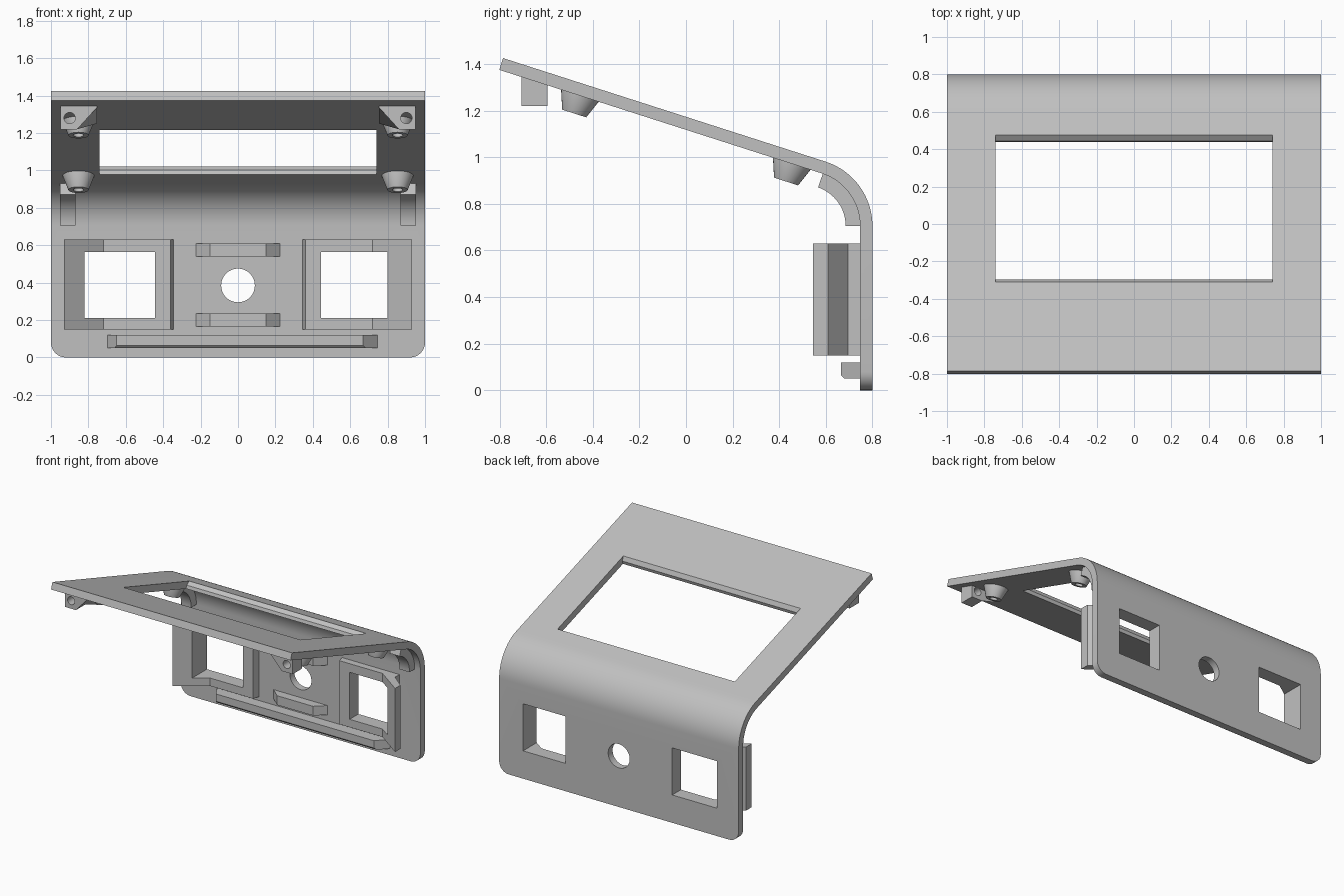
import bpy, bmesh, math
from mathutils import Matrix, Vector

cube = bpy.data.objects.get("Cube")
if cube:
    bpy.data.objects.remove(cube, do_unlink=True)

grey = bpy.data.materials.new("light_grey_plastic")
grey.use_nodes = True
GREY = (0.53, 0.53, 0.53, 1)
grey.diffuse_color = GREY
grey.node_tree.nodes["Principled BSDF"].inputs["Base Color"].default_value = GREY

# Main dimensions
THICK = 0.053
TILT = math.radians(17.8)
BEND_Y, BEND_Z, BEND_R = 0.51, 0.705, 0.29
NORMAL = Vector((0, math.sin(TILT), math.cos(TILT)))
ALONG = Vector((0, -math.cos(TILT), math.sin(TILT)))
BEND_TOP = Vector((0, BEND_Y, BEND_Z)) + NORMAL * BEND_R


def on_slope(y, depth=0.0):
    """Point on the sloped panel at outer y, sunk by depth along its normal."""
    return BEND_TOP + ALONG * ((BEND_TOP.y - y) / math.cos(TILT)) - NORMAL * depth


def finish(name, bm):
    bmesh.ops.recalc_face_normals(bm, faces=bm.faces)
    mesh = bpy.data.meshes.new(name)
    bm.to_mesh(mesh)
    bm.free()
    mesh.materials.append(grey)
    obj = bpy.data.objects.new(name, mesh)
    bpy.context.collection.objects.link(obj)
    return obj


def loft(name, ring_a, ring_b):
    """Closed solid between two matching rings."""
    bm = bmesh.new()
    a = [bm.verts.new(p) for p in ring_a]
    b = [bm.verts.new(p) for p in ring_b]
    n = len(a)
    bm.faces.new(a)
    bm.faces.new(b[::-1])
    for i in range(n):
        j = (i + 1) % n
        bm.faces.new((a[j], a[i], b[i], b[j]))
    return finish(name, bm)


def prism(name, pts, axis, lo, hi):
    def ring(t):
        return [{"x": (t, u, v), "y": (u, t, v), "z": (u, v, t)}[axis] for u, v in pts]
    return loft(name, ring(lo), ring(hi))


def rect(u0, u1, v0, v1):
    return [(u0, v0), (u1, v0), (u1, v1), (u0, v1)]


def circle(u, v, r, n=40):
    return [(u + r * math.cos(i * math.tau / n), v + r * math.sin(i * math.tau / n))
            for i in range(n)]


def arc(r, start, end, n=16):
    angles = [start + (end - start) * i / n for i in range(n + 1)]
    return [(BEND_Y + r * math.cos(t), BEND_Z + r * math.sin(t)) for t in angles]


def cut(obj, cutters):
    """Subtract the cutters, then discard them."""
    for c in cutters:
        c.hide_render = True
        m = obj.modifiers.new("cut", "BOOLEAN")
        m.operation, m.solver, m.object = "DIFFERENCE", "EXACT", c
    bpy.context.view_layer.update()
    graph = bpy.context.evaluated_depsgraph_get()
    mesh = bpy.data.meshes.new_from_object(obj.evaluated_get(graph))
    obj.modifiers.clear()
    obj.data = mesh
    for c in cutters:
        bpy.data.objects.remove(c, do_unlink=True)


def smooth(obj):
    bpy.ops.object.select_all(action="DESELECT")
    obj.select_set(True)
    bpy.context.view_layer.objects.active = obj
    bpy.ops.object.shade_smooth_by_angle(angle=math.radians(25))


# Bent panel: upright back wall, curved bend and sloped top
bend_end = math.pi / 2 - TILT
outer_tip, inner_tip = on_slope(-0.785), on_slope(-0.785, THICK)
profile = [(0.8, 0)] + arc(BEND_R, 0, bend_end)
profile += [(outer_tip.y, outer_tip.z), (inner_tip.y, inner_tip.z)]
profile += arc(BEND_R - THICK, bend_end, 0) + [(0.8 - THICK, 0)]
panel = prism("bent_panel", profile, "x", -1, 1)

# Rounded bottom corners
bm = bmesh.new()
bm.from_mesh(panel.data)
corners = [e for e in bm.edges if all(v.co.z < 0.001 for v in e.verts)
           and abs(e.verts[0].co.x - e.verts[1].co.x) < 0.001]
bmesh.ops.bevel(bm, geom=corners, offset=0.08, segments=8, affect="EDGES", profile=0.5)
bm.to_mesh(panel.data)
bm.free()

# Screen opening, with chamfered front and back edges
opening = []
for y, side in ((-0.31, -1), (0.475, 1)):
    edge = [on_slope(y, -0.05), on_slope(y), on_slope(y, 0.028) + ALONG * 0.0225 * side,
            on_slope(y, 0.1) + ALONG * 0.0225 * side]
    opening += edge if side < 0 else edge[::-1]
screen = prism("screen_cutter", [(p.y, p.z) for p in opening], "x", -0.74, 0.74)


def port_cutter(side):
    far = 0.82 if side < 0 else 0.80
    x0, x1 = sorted((0.445 * side, far * side))
    return prism("port_cutter", rect(x0, x1, 0.21, 0.565), "y", 0.4, 1)


button = prism("button_cutter", circle(0, 0.385, 0.09), "y", 0.6, 1)
cut(panel, [screen, button, port_cutter(-1), port_cutter(1)])
smooth(panel)

for side, label in ((1, "left"), (-1, "right")):
    # Port frame with a flared outer plate
    outline = [(0.345, 0.76), (0.345, 0.75), (0.36, 0.695), (0.72, 0.695), (0.93, 0.545),
               (0.93, 0.61), (0.825, 0.695), (0.825, 0.76)]
    frame = prism(label + "_port_frame", [(x * side, y) for x, y in outline], "z", 0.15, 0.63)
    cut(frame, [port_cutter(side)])

    # Curved rib inside the bend
    rib = arc(0.175, 0, bend_end - 0.02) + arc(BEND_R - THICK + 0.01, bend_end - 0.02, 0)
    x0, x1 = sorted((0.87 * side, 0.953 * side))
    smooth(prism(label + "_bend_rib", rib, "x", x0, x1))

    # Screw tab under the front edge, with a slanted inner corner
    def tab_ring(y, corner_z):
        top = on_slope(y, THICK / 2).z
        pts = [(0.95, 1.22), (0.86, 1.22), (0.755, corner_z), (0.755, top), (0.95, top)]
        return [(x * side, y, z) for x, z in pts]
    tab = loft(label + "_screw_tab", tab_ring(-0.705, 1.335), tab_ring(-0.595, 1.25))
    cut(tab, [prism("screw_cutter", circle(0.9 * side, 1.28, 0.03, 24), "y", -0.8, -0.5)])
    smooth(tab)

    # Tapered standoffs with blind screw holes
    for y, where in ((-0.439, "front"), (0.47, "back")):
        bm = bmesh.new()
        lathe = [(0, -0.08), (0.028, -0.08), (0.028, -0.133), (0.054, -0.133),
                 (0.086, -0.05), (0.086, -0.04), (0, -0.04)]
        verts = [bm.verts.new((r, 0, z)) for r, z in lathe]
        edges = [bm.edges.new(pair) for pair in zip(verts, verts[1:])]
        bmesh.ops.spin(bm, geom=verts + edges, axis=(0, 0, 1), cent=(0, 0, 0),
                       angle=math.tau, steps=32)
        bmesh.ops.remove_doubles(bm, verts=bm.verts, dist=0.0005)
        place = on_slope(y) + Vector((0.853 * side, 0, 0))
        bm.transform(Matrix.Translation(place) @ Matrix.Rotation(-TILT, 4, "X"))
        smooth(finish(f"{label}_{where}_standoff", bm))

# Wedge-ended bars above and below the button hole
for z, label in ((0.54, "upper"), (0.165, "lower")):
    bar = [(-0.225, 0.76), (-0.225, 0.747), (-0.15, 0.68), (0.15, 0.68),
           (0.225, 0.747), (0.225, 0.76)]
    prism(label + "_button_bar", bar, "z", z, z + 0.07)

# Long ledge near the bottom, with slanted ends
ledge = [(0.76, 0.12), (0.665, 0.12), (0.665, 0.065), (0.68, 0.05), (0.76, 0.05)]
loft("bottom_ledge", [(-0.70 + (0.75 - y) * 0.6, y, z) for y, z in ledge],
     [(0.75 - (0.75 - y) * 0.95, y, z) for y, z in ledge])
